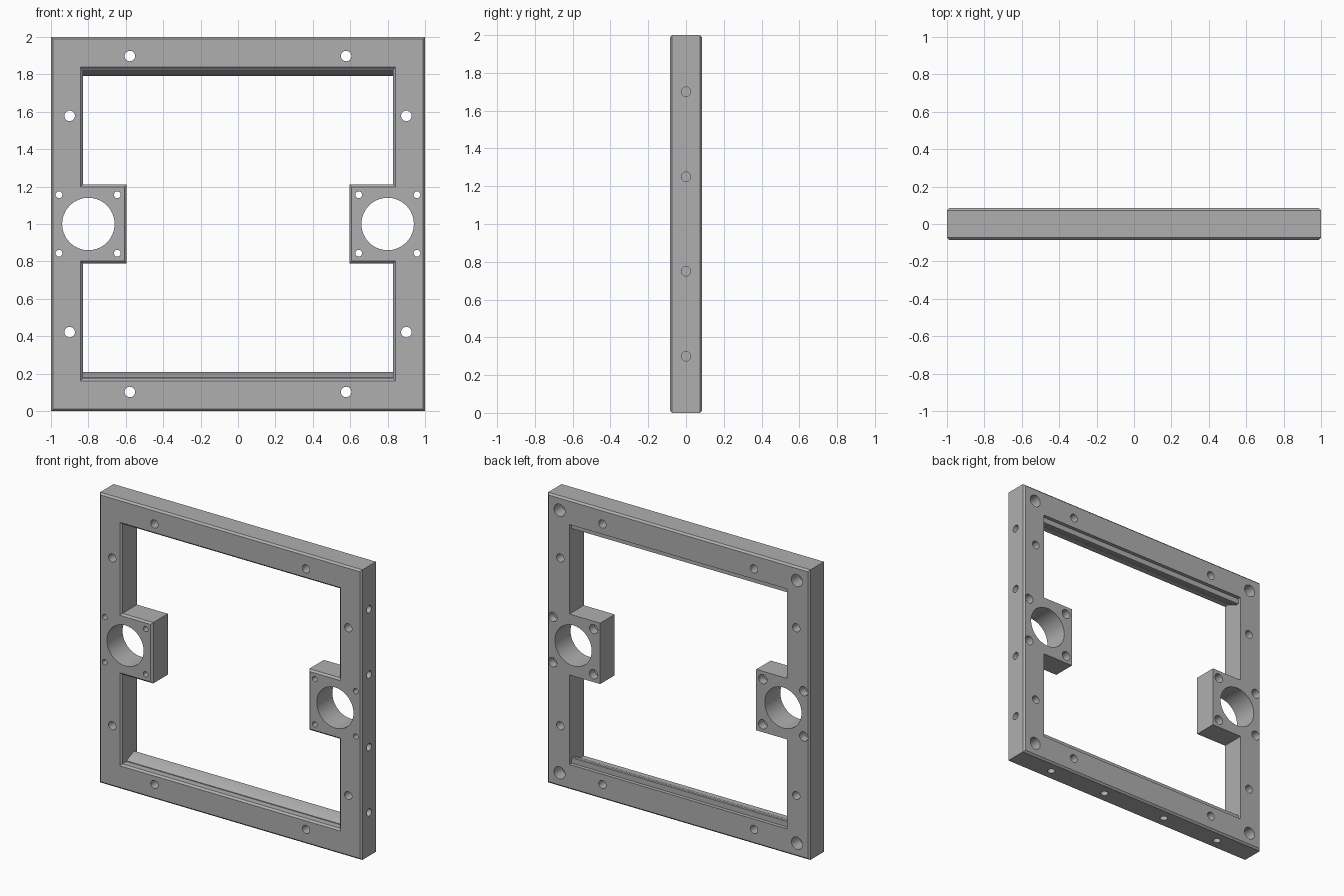
import bpy, bmesh, math
from mathutils import Matrix, Vector

if "Cube" in bpy.data.objects:
    bpy.data.objects.remove(bpy.data.objects["Cube"])

HALF_DEPTH = 0.085
CHAMFER = 0.012

grey = bpy.data.materials.new("plain grey")
grey.use_nodes = True
colour = (0.43, 0.43, 0.43, 1)
grey.diffuse_color = colour
grey.node_tree.nodes["Principled BSDF"].inputs["Base Color"].default_value = colour


def make_object(name, bm):
    bmesh.ops.recalc_face_normals(bm, faces=bm.faces)
    mesh = bpy.data.meshes.new(name)
    bm.to_mesh(mesh)
    bm.free()
    mesh.materials.append(grey)
    obj = bpy.data.objects.new(name, mesh)
    bpy.context.collection.objects.link(obj)
    return obj


def loft(name, rings):
    """Skin equal-length rings of points and cap both ends."""
    bm = bmesh.new()
    loops = [[bm.verts.new(p) for p in ring] for ring in rings]
    for a, b in zip(loops, loops[1:]):
        for i in range(len(a)):
            j = (i + 1) % len(a)
            bm.faces.new((a[i], a[j], b[j], b[i]))
    bm.faces.new(loops[0])
    bm.faces.new(loops[-1])
    return make_object(name, bm)


def drill(name, starts, direction, radius, length, sides=32):
    """Cylinders that start at the given points and run along direction."""
    bm = bmesh.new()
    axis = Vector(direction)
    turn = axis.to_track_quat("Z", "Y").to_matrix().to_4x4()
    for start in starts:
        place = Matrix.Translation(Vector(start) + axis * length / 2) @ turn
        bmesh.ops.create_cone(bm, cap_ends=True, segments=sides, radius1=radius,
                              radius2=radius, depth=length, matrix=place)
    return make_object(name, bm)


def cut(target, cutters):
    for cutter in cutters:
        cutter.hide_render = True
        mod = target.modifiers.new(cutter.name, "BOOLEAN")
        mod.object = cutter
        mod.operation = "DIFFERENCE"
        mod.solver = "EXACT"
    graph = bpy.context.evaluated_depsgraph_get()
    result = bpy.data.meshes.new_from_object(target.evaluated_get(graph))
    target.modifiers.clear()
    target.data = result
    for cutter in cutters:
        bpy.data.objects.remove(cutter)


def mirrored(x, z):
    """Four positions mirrored about the middle of the frame."""
    return [(sx * x, 1 + sz * z) for sx in (-1, 1) for sz in (-1, 1)]


# Outer slab, chamfered around its front and back faces
bm = bmesh.new()
bmesh.ops.create_cube(bm, size=2, matrix=Matrix.Translation((0, 0, 1))
                      @ Matrix.Diagonal((1, HALF_DEPTH, 1, 1)))
rim = [e for e in bm.edges if abs(e.verts[0].co.y - e.verts[1].co.y) < 0.01]
bmesh.ops.bevel(bm, geom=rim, offset=CHAMFER, segments=1, affect="EDGES")
frame = make_object("frame", bm)


# Opening that leaves the two side mounts, flared at the front
def opening_ring(y, grow):
    quarter = [(0.595 + grow, 0.21 - grow), (0.83 + grow, 0.21 - grow),
               (0.83 + grow, 0.827 + grow)]
    ring = []
    for sx, sz, order in ((1, 1, 1), (-1, 1, -1), (-1, -1, 1), (1, -1, -1)):
        ring += [(sx * x, y, 1 + sz * z) for x, z in quarter[::order]]
    return ring


flare = 0.02
opening = loft("opening_cutter", [
    opening_ring(-HALF_DEPTH + CHAMFER - flare, flare),
    opening_ring(-HALF_DEPTH + CHAMFER, 0),
    opening_ring(0.2, 0)])

# Mount bores, their screw holes, and the frame bolt holes
front = -0.2
bores = drill("bore_cutter", [(s * 0.8, front, 1) for s in (-1, 1)], (0, 1, 0), 0.14, 0.4, 64)
screws = [(x, z) for c in (0.645, 0.957) for x, z in mirrored(c, 0.156)]
screw_holes = drill("screw_cutter", [(x, front, z) for x, z in screws], (0, 1, 0), 0.018, 0.4)
screw_heads = drill("screw_head_cutter", [(x, 0.03, z) for x, z in screws], (0, 1, 0), 0.032, 0.2)
bolts = mirrored(0.578, 0.898) + mirrored(0.9, 0.578)
bolt_holes = drill("bolt_cutter", [(x, front, z) for x, z in bolts], (0, 1, 0), 0.028, 0.4)

# Blind pockets: back corners, left side and underside
corners = drill("corner_cutter", [(x, 0, z) for x, z in mirrored(0.905, 0.905)],
                (0, 1, 0), 0.042, 0.2)
spacing = (-0.7, -0.25, 0.25, 0.7)
side_pins = drill("side_pin_cutter", [(0.94, 0, 1 + s) for s in spacing], (1, 0, 0), 0.025, 0.2)
base_pins = drill("base_pin_cutter", [(s, 0, 0.06) for s in spacing], (0, 0, -1), 0.025, 0.2)

cut(frame, [opening, bores, screw_holes, screw_heads, bolt_holes, corners, side_pins, base_pins])

# Sloped retaining ridges along the lower and upper inner walls
profile = [(-0.03, 0.15), (-0.03, 0.178), (0.045, 0.21), (0.06, 0.21), (0.06, 0.15)]
parts = [frame]
for name, side in (("lower_ridge", -1), ("upper_ridge", 1)):
    parts.append(loft(name, [[(x, y, 1 + side * (1 - z)) for y, z in profile]
                             for x in (-0.835, 0.835)]))

# Round holes smooth, all other edges crisp
for obj in bpy.context.selected_objects:
    obj.select_set(False)
for obj in parts:
    obj.select_set(True)
bpy.context.view_layer.objects.active = frame
bpy.ops.object.shade_smooth_by_angle(angle=math.radians(25))
